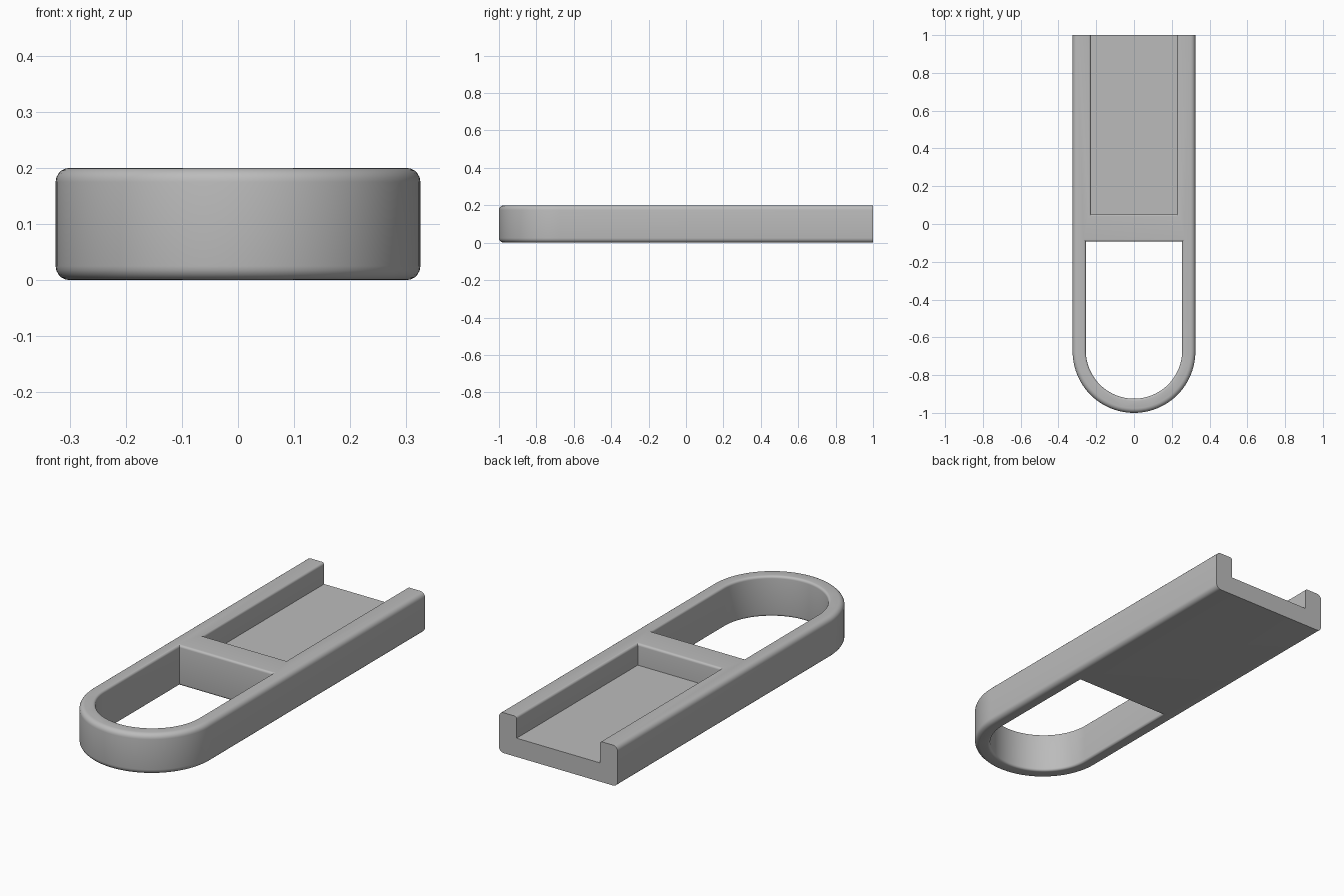
import bpy, bmesh
from math import pi, cos, sin

HEIGHT = 0.2
ARC_STEPS = 48


def prism(name, outline, z0, z1):
    """Extrude a flat outline between two heights."""
    bm = bmesh.new()
    face = bm.faces.new([bm.verts.new((x, y, z0)) for x, y in outline])
    new = bmesh.ops.extrude_face_region(bm, geom=[face])["geom"]
    verts = [v for v in new if isinstance(v, bmesh.types.BMVert)]
    bmesh.ops.translate(bm, verts=verts, vec=(0, 0, z1 - z0))
    bmesh.ops.recalc_face_normals(bm, faces=bm.faces)
    mesh = bpy.data.meshes.new(name)
    bm.to_mesh(mesh)
    bm.free()
    obj = bpy.data.objects.new(name, mesh)
    bpy.context.collection.objects.link(obj)
    return obj


def round_ended(radius, centre_y, back_y):
    """Straight-sided outline with a half circle at the front."""
    arc = [(-radius * cos(pi * i / ARC_STEPS), centre_y - radius * sin(pi * i / ARC_STEPS))
           for i in range(ARC_STEPS + 1)]
    return arc + [(radius, back_y), (-radius, back_y)]


def cut(target, cutter):
    """Subtract a cutter, bake the result and drop the cutter."""
    cutter.hide_render = True
    mod = target.modifiers.new("cut", "BOOLEAN")
    mod.operation, mod.solver, mod.object = "DIFFERENCE", "EXACT", cutter
    bpy.context.view_layer.update()
    graph = bpy.context.evaluated_depsgraph_get()
    baked = bpy.data.meshes.new_from_object(target.evaluated_get(graph))
    target.modifiers.clear()
    target.data = baked
    bpy.data.objects.remove(cutter)


def is_rim(edge):
    """Sharp edge lying in the top or bottom plane, but not on the flat back end."""
    a, b = (v.co for v in edge.verts)
    level = abs(a.z - b.z) < 1e-4 and min(abs(a.z), abs(a.z - HEIGHT)) < 1e-4
    on_back = min(a.y, b.y) > 0.99
    return level and not on_back and edge.calc_face_angle(0) > 1.2


def is_outer(edge):
    mid = (edge.verts[0].co + edge.verts[1].co) / 2
    return abs(mid.x) > 0.3 or mid.y < -0.67 and (mid.x ** 2 + (mid.y + 0.675) ** 2) ** 0.5 > 0.3


if "Cube" in bpy.data.objects:
    bpy.data.objects.remove(bpy.data.objects["Cube"])

# Body, open loop and sliding channel
body = prism("clip_body", round_ended(0.325, -0.675, 1.0), 0, HEIGHT)
cut(body, prism("loop_cutter", round_ended(0.255, -0.67, -0.093), -0.1, 0.3))
channel = [(-0.228, 0.052), (0.228, 0.052), (0.228, 1.1), (-0.228, 1.1)]
cut(body, prism("channel_cutter", channel, 0.093, 0.3))

# Rounded rims: broad outside, fine around the loop and channel
bm = bmesh.new()
bm.from_mesh(body.data)
bmesh.ops.remove_doubles(bm, verts=bm.verts, dist=1e-5)
bmesh.ops.dissolve_limit(bm, angle_limit=0.01, verts=bm.verts, edges=bm.edges)
for outer, size in ((True, 0.025), (False, 0.012)):
    rims = [e for e in bm.edges if is_rim(e) and is_outer(e) == outer]
    bmesh.ops.bevel(bm, geom=rims, offset=size, offset_type="OFFSET", segments=5,
                    profile=0.5, affect="EDGES", clamp_overlap=False)
bm.to_mesh(body.data)
bm.free()

# Single grey plastic
grey = bpy.data.materials.new("grey_plastic")
grey.use_nodes = True
colour = (0.5, 0.5, 0.5, 1)
grey.diffuse_color = colour
grey.node_tree.nodes["Principled BSDF"].inputs["Base Color"].default_value = colour
body.data.materials.clear()
body.data.materials.append(grey)

bpy.ops.object.select_all(action="DESELECT")
body.select_set(True)
bpy.context.view_layer.objects.active = body
bpy.ops.object.shade_smooth_by_angle(angle=0.6)
